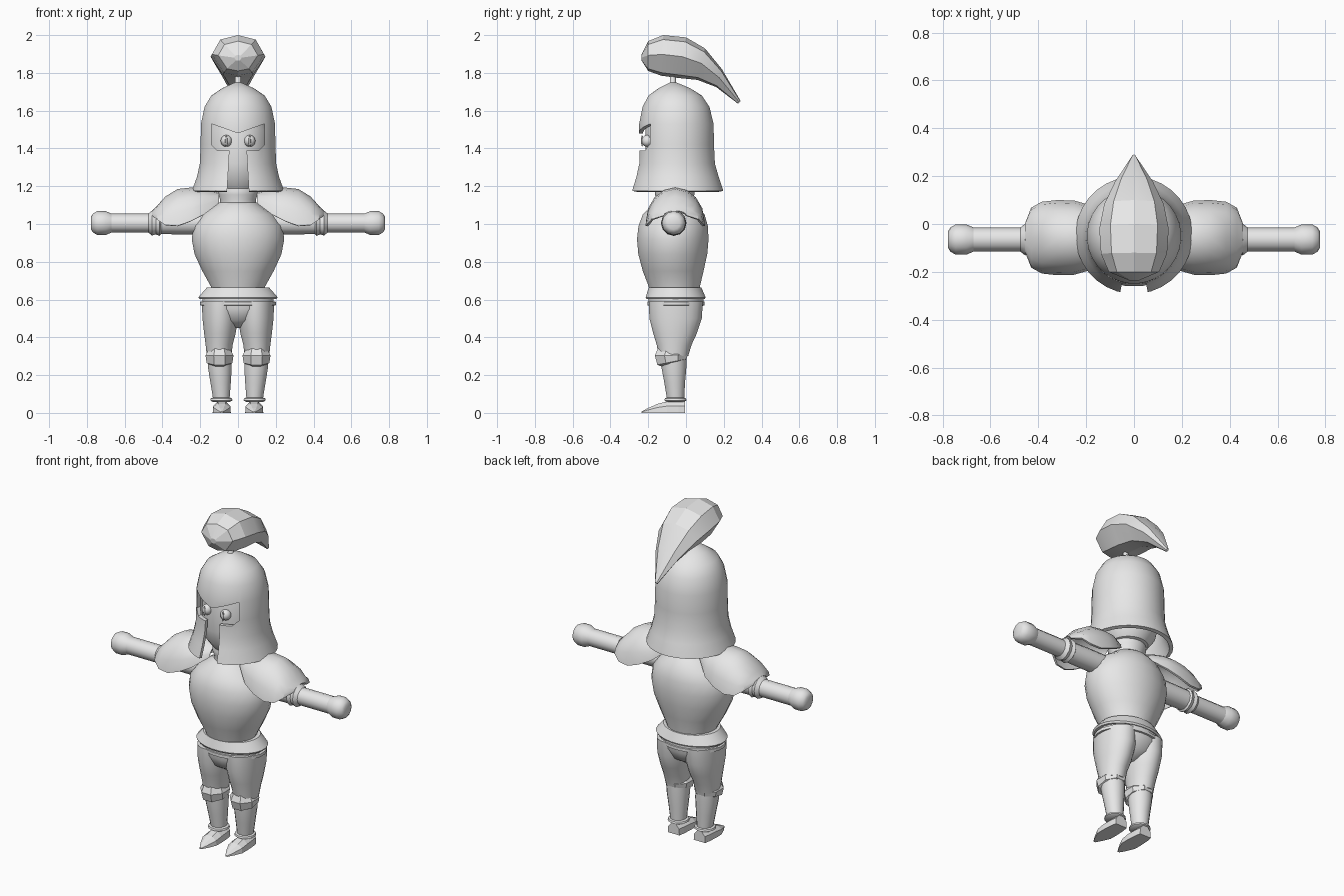
import bpy, bmesh, math
from mathutils import Vector

if "Cube" in bpy.data.objects:
    bpy.data.objects.remove(bpy.data.objects["Cube"])

grey = bpy.data.materials.new("plain_grey")
grey.diffuse_color = (0.8, 0.8, 0.8, 1)
grey.use_nodes = True
grey.node_tree.nodes["Principled BSDF"].inputs["Base Color"].default_value = grey.diffuse_color


def finish(ob, smooth=35):
    """Apply modifiers, then set smooth or flat shading."""
    bpy.ops.object.select_all(action='DESELECT')
    ob.select_set(True)
    bpy.context.view_layer.objects.active = ob
    for m in list(ob.modifiers):
        bpy.ops.object.modifier_apply(modifier=m.name)
    if smooth:
        bpy.ops.object.shade_smooth_by_angle(angle=math.radians(smooth))


def loft(name, rings, caps=(True, True), closed=True, mirror=False,
         smooth=35, thick=0, cutter=None):
    """Skin a list of point rings into one part."""
    bm = bmesh.new()
    rows = [[bm.verts.new(p) for p in r] for r in rings]
    n = len(rows[0])
    for a, b in zip(rows, rows[1:]):
        for i in range(n if closed else n - 1):
            j = (i + 1) % n
            bm.faces.new((a[i], a[j], b[j], b[i]))
    if closed and caps[0]:
        bm.faces.new(rows[0][::-1])
    if closed and caps[1]:
        bm.faces.new(rows[-1])
    bmesh.ops.recalc_face_normals(bm, faces=bm.faces)
    me = bpy.data.meshes.new(name)
    bm.to_mesh(me)
    bm.free()
    me.materials.append(grey)
    ob = bpy.data.objects.new(name, me)
    bpy.context.collection.objects.link(ob)
    if thick:
        s = ob.modifiers.new("thickness", 'SOLIDIFY')
        s.thickness = thick
        s.offset = -1
    if cutter:
        c = ob.modifiers.new("opening", 'BOOLEAN')
        c.operation = 'DIFFERENCE'
        c.solver = 'EXACT'
        c.object = cutter
    if mirror:
        m = ob.modifiers.new("mirror", 'MIRROR')
        m.use_mirror_merge = False
    finish(ob, smooth)
    return ob


def ring(z, rx, ry, cy=-0.05, cx=0, n=24, tilt=0):
    """Horizontal ellipse, optionally tilted from front to back."""
    pts = []
    for i in range(n):
        t = 2 * math.pi * (i + 0.5) / n
        y = ry * math.sin(t)
        pts.append((cx + rx * math.cos(t), cy + y, z + tilt * y))
    return pts


def xring(x, r, n=12, cy=-0.065, cz=1.005):
    """Circle around the arm axis."""
    return [(x, cy + r * math.cos(2 * math.pi * i / n),
             cz + r * math.sin(2 * math.pi * i / n)) for i in range(n)]


# Torso with collar
loft("torso", [ring(*r) for r in [
    (0.63, .14, .13, -.06), (0.67, .145, .137, -.062), (0.75, .19, .162, -.068),
    (0.84, .232, .184, -.07), (0.92, .247, .191, -.07), (0.99, .237, .185, -.068),
    (1.05, .19, .165, -.065), (1.10, .115, .12, -.06), (1.115, .098, .098, -.06)]])
loft("collar", [ring(*r) for r in [
    (1.09, .10, .10, -.06), (1.13, .095, .095, -.06), (1.155, .105, .105, -.06),
    (1.175, .105, .105, -.06), (1.25, .09, .09, -.06)]])

# Waist flare and belt
loft("waist_skirt", [ring(*r) for r in [
    (0.665, .165, .14, -.058), (0.612, .212, .16, -.055),
    (0.602, .205, .155, -.055), (0.602, .15, .12, -.055)]])
loft("belt", [ring(*r) for r in [
    (0.605, .19, .148, -.053), (0.59, .19, .148, -.053), (0.588, .203, .153, -.053),
    (0.57, .203, .153, -.053), (0.568, .18, .14, -.053)]])

# Trousers
loft("pelvis", [ring(*r) for r in [
    (0.60, .19, .145, -.053), (0.55, .183, .143, -.054), (0.49, .14, .115, -.055),
    (0.45, .03, .05, -.055)]])
loft("trouser_leg", [ring(z, rx, ry, cy, cx) for z, rx, ry, cy, cx in [
    (0.59, .100, .144, -.054, .092), (0.50, .095, .140, -.055, .094),
    (0.42, .084, .116, -.058, .096), (0.36, .072, .093, -.063, .1),
    (0.30, .066, .078, -.066, .1)]], mirror=True)

# Knee guards, shins, ankle bands
loft("knee_guard", [ring(z, rx, ry, cy, .098, 8, t) for z, rx, ry, cy, t in [
    (0.262, .055, .065, -.072, .26), (0.27, .074, .084, -.074, .2),
    (0.305, .080, .094, -.078, .02), (0.326, .064, .08, -.075, -.2)]],
    mirror=True, smooth=0)
loft("shin", [ring(z, rx, ry, cy, cx, 16) for z, rx, ry, cy, cx in [
    (0.31, .066, .07, -.066, .098), (0.24, .064, .067, -.064, .096),
    (0.16, .055, .056, -.06, .092), (0.07, .044, .046, -.055, .088)]], mirror=True)
loft("ankle_band", [ring(z, r, r, -.056, .088, 16) for z, r in [
    (0.082, .044), (0.077, .057), (0.066, .06), (0.058, .046)]], mirror=True)


# Pointed shoes
def shoe_section(y, w, h):
    return [(.086 + a * w, y, b * h) for a, b in
            [(-1, 0), (1, 0), (.95, .6), (.4, 1), (-.4, 1), (-.95, .6)]]


loft("shoe", [shoe_section(*s) for s in [
    (-.005, .038, .062), (-.04, .044, .063), (-.10, .048, .06),
    (-.15, .047, .048), (-.20, .026, .026), (-.235, .006, .008)]],
    mirror=True, smooth=0)

# Arms, cuffs and fists
loft("upper_arm", [xring(x, r) for x, r in [(.15, .06), (.30, .06), (.44, .058)]], mirror=True)
loft("elbow_cuff", [xring(x, r) for x, r in [
    (.405, .055), (.415, .068), (.435, .06), (.455, .066), (.475, .05)]], mirror=True)
loft("forearm", [xring(x, .05) for x in (.43, .685)], mirror=True)
loft("fist", [xring(x, r) for x, r in [
    (.665, .048), (.70, .063), (.745, .063), (.768, .05), (.777, .034)]], mirror=True)


# Shoulder guards, open below
def arch(x, hw, zb, zt):
    return [(x, -.057 + hw * math.cos(math.pi * i / 8),
             zb + (zt - zb) * math.sin(math.pi * i / 8)) for i in range(9)]


loft("shoulder_guard", [arch(*a) for a in [
    (.10, .07, 1.11, 1.165), (.18, .135, 1.05, 1.188), (.25, .155, 1.015, 1.193),
    (.32, .157, .99, 1.185), (.385, .15, .995, 1.145), (.43, .125, 1.025, 1.095),
    (.455, .06, 1.045, 1.07)]],
    closed=False, mirror=True, thick=.012, smooth=30)

# Head inside the helmet
loft("head", [ring(*r) for r in [
    (1.17, .06, .06), (1.185, .11, .11), (1.24, .15, .15), (1.32, .165, .165),
    (1.50, .165, .165), (1.62, .13, .13), (1.67, .06, .06)]])

# Eyes with upright pupils
for name, size, y in (("eye", (.03, .03, .031), -.205), ("pupil", (.006, .006, .03), -.232)):
    for side in (-1, 1):
        bpy.ops.mesh.primitive_uv_sphere_add(segments=16, ring_count=10, radius=1,
                                             location=(side * .062, y, 1.44))
        ob = bpy.context.object
        ob.name = name
        ob.scale = size
        ob.data.materials.append(grey)
        finish(ob, 60)

# Helmet with a T-shaped face opening
half = [(.062, 1.1), (.045, 1.39), (.112, 1.39), (.14, 1.42), (.14, 1.53), (0, 1.48)]
outline = half + [(-x, z) for x, z in half[-2::-1]]
opening = loft("opening_cutter", [[(x, y, z) for x, z in outline] for y in (-.6, -.06)], smooth=0)
opening.hide_render = True
loft("helmet", [ring(*r, n=32) for r in [
    (1.175, .245, .245, -.047), (1.185, .242, .243, -.047), (1.25, .218, .222, -.048),
    (1.32, .203, .204, -.05), (1.42, .199, .2, -.051), (1.53, .197, .198, -.051),
    (1.62, .178, .178, -.053), (1.68, .142, .142, -.057), (1.72, .082, .082, -.062),
    (1.75, .015, .015, -.068)]], caps=(False, True), thick=.022, cutter=opening)
bpy.data.objects.remove(opening)

# Crest stem
loft("crest_stem", [ring(z, r, r, -.07, 0, 10) for z, r in [
    (1.73, .03), (1.75, .016), (1.82, .016)]])


# Faceted plume sweeping back
def plume_section(up, low, w):
    up, low = Vector((0, *up)), Vector((0, *low))
    mid, h = (up + low) / 2, (up - low) / 2
    side = [(0, 1), (.68, .78), (1, .05), (.55, -.85)]
    pts = side + [(0, -1)] + [(-a, b) for a, b in side[:0:-1]]
    return [mid + h * b + Vector((a * w, 0, 0)) for a, b in pts]


loft("plume", [plume_section(*p) for p in [
    ((-.237, 1.895), (-.235, 1.865), .02), ((-.20, 1.968), (-.20, 1.81), .105),
    ((-.12, 2.0), (-.13, 1.785), .138), ((0, 1.988), (-.04, 1.773), .145),
    ((.10, 1.93), (.06, 1.763), .125), ((.19, 1.82), (.16, 1.725), .08),
    ((.29, 1.65), (.275, 1.637), .008)]], smooth=20)
